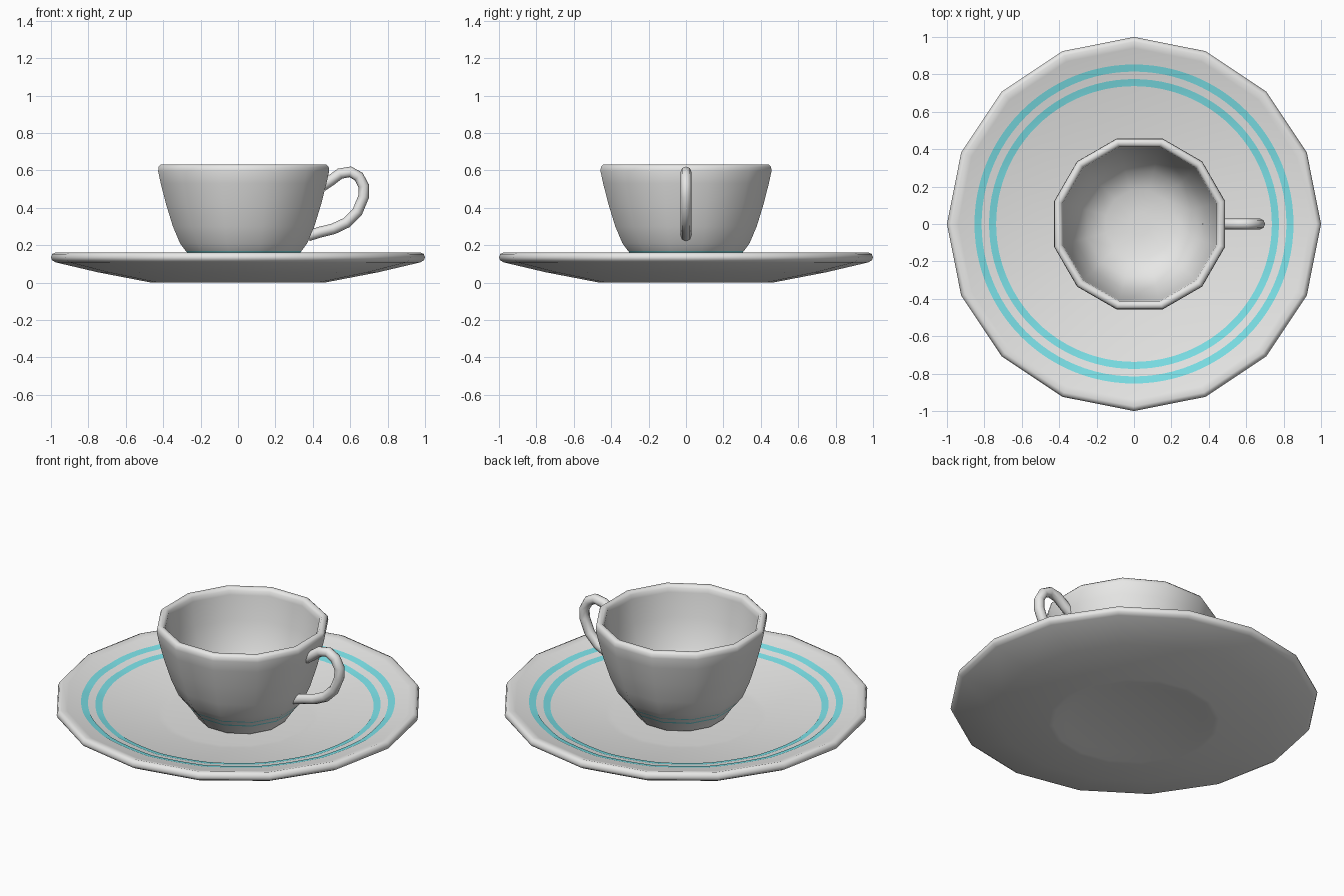
import bpy, bmesh, math
from mathutils import Vector

if "Cube" in bpy.data.objects:
    bpy.data.objects.remove(bpy.data.objects["Cube"])


def material(name, col):
    m = bpy.data.materials.new(name)
    m.diffuse_color = (*col, 1)
    m.use_nodes = True
    m.node_tree.nodes["Principled BSDF"].inputs["Base Color"].default_value = m.diffuse_color
    return m


WHITE = material("porcelain_white", (0.8, 0.8, 0.79))
TEAL = material("teal_glaze", (0.2, 0.75, 0.8))


def finish(bm, name, mats, angle):
    bmesh.ops.recalc_face_normals(bm, faces=bm.faces)
    me = bpy.data.meshes.new(name)
    bm.to_mesh(me)
    bm.free()
    ob = bpy.data.objects.new(name, me)
    bpy.context.collection.objects.link(ob)
    for m in mats:
        me.materials.append(m)
    bpy.ops.object.select_all(action='DESELECT')
    ob.select_set(True)
    bpy.context.view_layer.objects.active = ob
    bpy.ops.object.shade_smooth_by_angle(angle=math.radians(angle))
    return ob


def lathe(name, profile, n, offset, mats, cx=0, teal_rows=(), angle=50):
    """Spin an (r, z) profile; both ends are closed with flat caps."""
    bm = bmesh.new()
    rings = []
    for r, z in profile:
        rings.append([bm.verts.new((cx + r * math.cos(offset + i * math.tau / n),
                                    r * math.sin(offset + i * math.tau / n), z))
                      for i in range(n)])
    for k in range(len(rings) - 1):
        for i in range(n):
            j = (i + 1) % n
            f = bm.faces.new((rings[k][i], rings[k][j], rings[k + 1][j], rings[k + 1][i]))
            f.material_index = 1 if k in teal_rows else 0
    bm.faces.new(rings[0])
    bm.faces.new(rings[-1])
    return finish(bm, name, mats, angle)


# Saucer: 16 sides, underside with shallow foot recess, then rim and dish
dish = [(0.44, 0.06), (0.75, 0.108), (0.94, 0.151)]
saucer = [(0.37, 0.015), (0.44, 0.0), (0.465, 0.0), (0.75, 0.055), (0.975, 0.108),
          (0.995, 0.12), (1.0, 0.135), (0.993, 0.153), (0.975, 0.161)] + dish[::-1] + [(0.40, 0.056)]
lathe("saucer", saucer, 16, 0, [WHITE])


# Painted round stripes that hug the faceted dish
def dish_z(r, a):
    step = math.tau / 16
    phi = (a % step) - step / 2
    e = r * math.cos(phi) / math.cos(step / 2)
    for (r0, z0), (r1, z1) in zip(dish, dish[1:]):
        if e <= r1:
            break
    return z0 + (z1 - z0) * (e - r0) / (r1 - r0)


def stripe(name, r0, r1, n=96, rows=3):
    bm = bmesh.new()
    grid = []
    for k in range(rows + 1):
        r = r0 + (r1 - r0) * k / rows
        grid.append([])
        for i in range(n):
            a = i * math.tau / n
            grid[k].append(bm.verts.new((r * math.cos(a), r * math.sin(a), dish_z(r, a) + 0.003)))
    for k in range(rows):
        for i in range(n):
            j = (i + 1) % n
            bm.faces.new((grid[k][i], grid[k + 1][i], grid[k + 1][j], grid[k][j]))
    ob = finish(bm, name, [TEAL], 50)
    if ob.data.polygons[0].normal.z < 0:
        ob.data.flip_normals()


stripe("inner_stripe", 0.737, 0.775)
stripe("outer_stripe", 0.815, 0.853)

# Cup: 12 sides with flats facing the axes (profile given at the flats)
CX = 0.03
cup = [(0.235, 0.062), (0.25, 0.085), (0.276, 0.125), (0.283, 0.135), (0.302, 0.160),
       (0.309, 0.168), (0.34, 0.21), (0.378, 0.30), (0.415, 0.42), (0.443, 0.53),
       (0.457, 0.595), (0.455, 0.618), (0.443, 0.63), (0.425, 0.63), (0.412, 0.615),
       (0.408, 0.59), (0.39, 0.45), (0.345, 0.29), (0.28, 0.18), (0.18, 0.135), (0.06, 0.125)]
cup = [(r / math.cos(math.pi / 12), z) for r, z in cup]
lathe("cup", cup, 12, math.pi / 12, [WHITE, TEAL], CX, teal_rows=(2, 4))

# Handle: round tube swept along a path in the xz plane
path = [(0.45, 0.515), (0.495, 0.545), (0.545, 0.582), (0.60, 0.592), (0.645, 0.567),
        (0.673, 0.515), (0.672, 0.46), (0.638, 0.378), (0.58, 0.32), (0.51, 0.287),
        (0.44, 0.270), (0.375, 0.25)]
pts = [Vector((x, 0, z)) for x, z in path]
bm = bmesh.new()
rings = []
S = 8
for i, p in enumerate(pts):
    t = (pts[min(i + 1, len(pts) - 1)] - pts[max(i - 1, 0)]).normalized()
    side = Vector((0, 1, 0))
    up = t.cross(side)
    rings.append([bm.verts.new(p + 0.029 * (side * math.cos(k * math.tau / S)
                                            + up * math.sin(k * math.tau / S)))
                  for k in range(S)])
for a, b in zip(rings, rings[1:]):
    for k in range(S):
        j = (k + 1) % S
        bm.faces.new((a[k], a[j], b[j], b[k]))
bm.faces.new(rings[0])
bm.faces.new(rings[-1])
finish(bm, "handle", [WHITE], 60)
